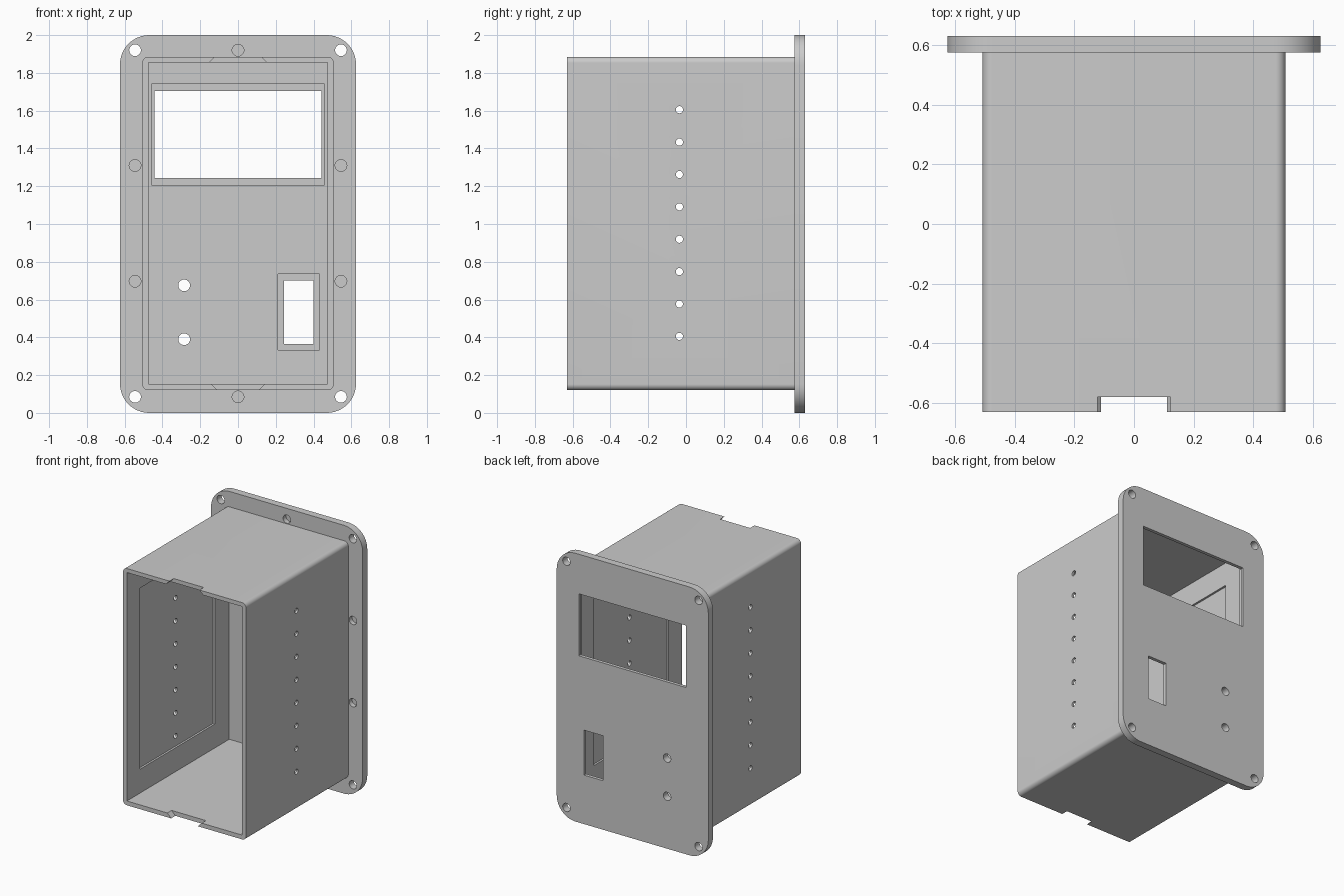
import bpy, bmesh, math

cube = bpy.data.objects.get("Cube")
if cube:
    bpy.data.objects.remove(cube, do_unlink=True)

grey = bpy.data.materials.new("plain_grey")
grey.use_nodes = True
COLOUR = (0.6, 0.6, 0.6, 1)
grey.diffuse_color = COLOUR
grey.node_tree.nodes["Principled BSDF"].inputs["Base Color"].default_value = COLOUR


def rect(u0, u1, v0, v1):
    return [(u0, v0), (u1, v0), (u1, v1), (u0, v1)]


def circle(u, v, r, n=32):
    return [(u + r * math.cos(2 * math.pi * i / n),
             v + r * math.sin(2 * math.pi * i / n)) for i in range(n)]


def round_rect(half, v0, v1, r, steps=12):
    corners = [(half - r, v1 - r), (r - half, v1 - r), (r - half, v0 + r), (half - r, v0 + r)]
    pts = []
    for q, (u, v) in enumerate(corners):
        for i in range(steps + 1):
            a = math.pi / 2 * (q + i / steps)
            pts.append((u + r * math.cos(a), v + r * math.sin(a)))
    return pts


def prism(name, profile, a, b, axis="y"):
    """Extrude a profile (x,z along y, or y,z along x) from a to b."""
    bm = bmesh.new()
    place = (lambda u, v, d: (u, d, v)) if axis == "y" else (lambda u, v, d: (d, u, v))
    ends = [[bm.verts.new(place(u, v, d)) for u, v in profile] for d in (a, b)]
    bm.faces.new(ends[0])
    bm.faces.new(ends[1])
    n = len(profile)
    for i in range(n):
        j = (i + 1) % n
        bm.faces.new((ends[0][i], ends[0][j], ends[1][j], ends[1][i]))
    bmesh.ops.recalc_face_normals(bm, faces=bm.faces)
    mesh = bpy.data.meshes.new(name)
    bm.to_mesh(mesh)
    bm.free()
    mesh.materials.append(grey)
    obj = bpy.data.objects.new(name, mesh)
    bpy.context.collection.objects.link(obj)
    return obj


def combine(target, tool, operation="DIFFERENCE"):
    mod = target.modifiers.new("bool", "BOOLEAN")
    mod.operation, mod.object, mod.solver = operation, tool, "EXACT"
    bpy.context.view_layer.objects.active = target
    bpy.ops.object.modifier_apply(modifier=mod.name)
    bpy.data.objects.remove(tool, do_unlink=True)


INNER, BACK = 0.575, 0.63      # two faces of the flanged plate
FRONT = -0.63                  # open end of the box

# Flanged plate joined to the box shell
body = prism("enclosure", round_rect(0.625, 0, 2, 0.155), INNER, BACK)
combine(body, prism("shell", round_rect(0.507, 0.12, 1.885, 0.032), FRONT, 0.6), "UNION")
combine(body, prism("cavity", rect(-0.475, 0.475, 0.152, 1.855), FRONT - 0.1, INNER))

# Shallow pockets inside both side walls
combine(body, prism("wall_pockets", rect(-0.475, 0.405, 0.33, 1.68), -0.49, 0.49, "x"))

# Display and switch openings, each with a wider step on the inside
for hole, step in ((rect(-0.443, 0.443, 1.243, 1.705), rect(-0.458, 0.458, 1.207, 1.742)),
                   (rect(0.243, 0.4, 0.365, 0.7), rect(0.212, 0.432, 0.332, 0.735))):
    combine(body, prism("opening", hole, 0.5, 0.7))
    combine(body, prism("opening_step", step, 0.5, 0.605))

# Through holes: plate corners and two indicators
through = [(x, z) for x in (-0.545, 0.545) for z in (0.085, 1.92)]
for x, z in through + [(-0.285, 0.39), (-0.285, 0.675)]:
    combine(body, prism("through_hole", circle(x, z, 0.031), 0.5, 0.7))

# Blind holes on the box side of the flange
blind = [(0, 0.085), (0, 1.92)] + [(x, z) for x in (-0.545, 0.545) for z in (0.697, 1.31)]
for x, z in blind:
    combine(body, prism("blind_hole", circle(x, z, 0.031), 0.5, 0.61))

# Row of vent holes through both side walls
for i in range(8):
    combine(body, prism("vent", circle(-0.035, 0.405 + i * 1.2 / 7, 0.019, 24), -0.6, 0.6, "x"))

# Dovetail notches at the open end, narrower on the outside
for z_in, z_out, w_in, w_out in ((1.845, 1.895, 0.163, 0.113), (0.162, 0.112, 0.152, 0.102)):
    notch = [(-w_in, z_in), (w_in, z_in), (w_out, z_out), (-w_out, z_out)]
    combine(body, prism("notch", notch, FRONT - 0.05, -0.58))

bpy.ops.object.select_all(action="DESELECT")
body.select_set(True)
bpy.context.view_layer.objects.active = body
bpy.ops.object.shade_smooth_by_angle(angle=math.radians(30))
